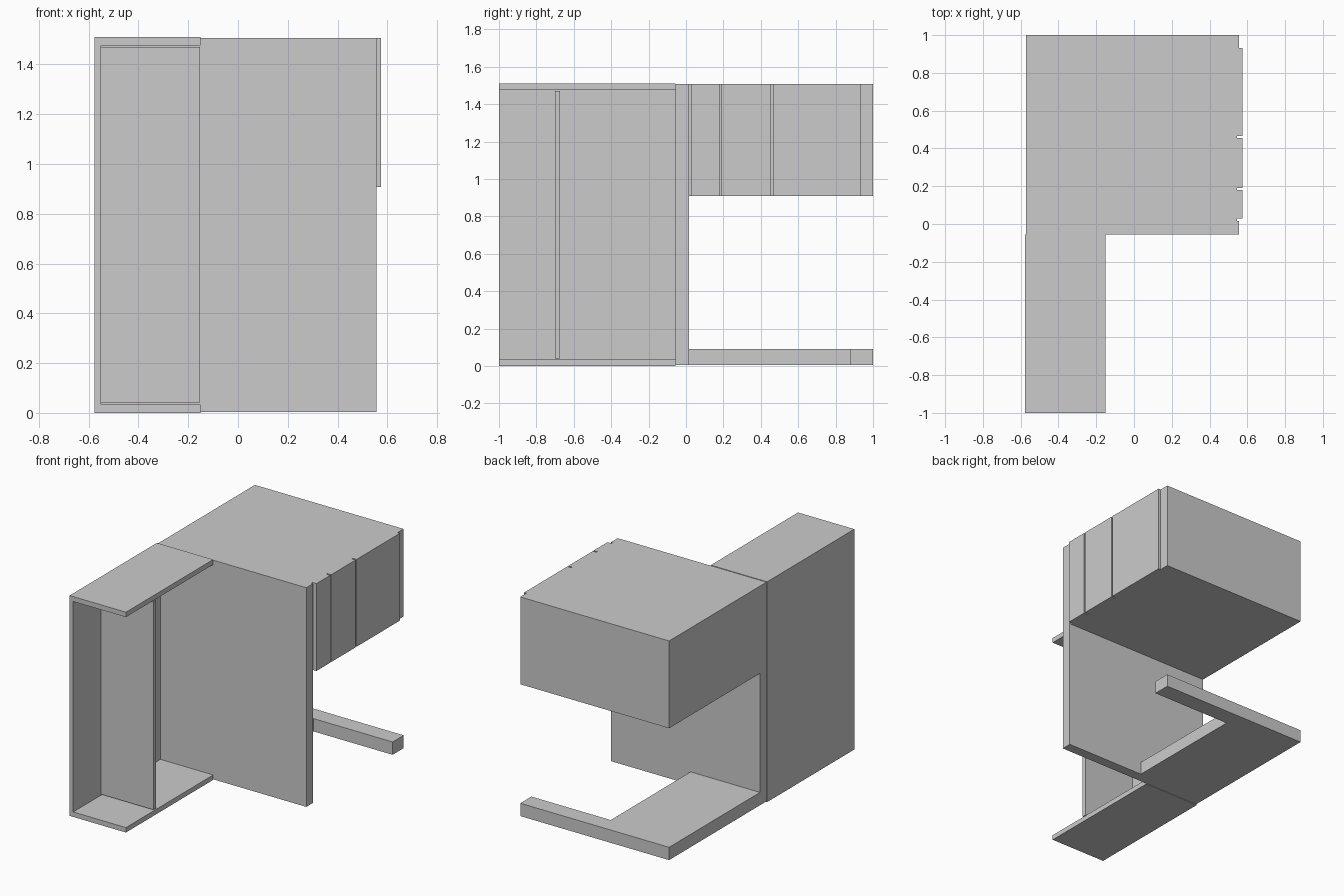
import bpy
import bmesh

if "Cube" in bpy.data.objects:
    bpy.data.objects.remove(bpy.data.objects["Cube"])


def box(name, x, y, z):
    """Axis-aligned box from (min, max) ranges."""
    bm = bmesh.new()
    bmesh.ops.create_cube(bm, size=1)
    for v in bm.verts:
        v.co = [r[0] if c < 0 else r[1] for c, r in zip(v.co, (x, y, z))]
    return finish(name, bm)


def slab(name, outline, z):
    """Flat outline extruded upwards."""
    bm = bmesh.new()
    face = bm.faces.new([bm.verts.new((px, py, z[0])) for px, py in outline])
    ext = bmesh.ops.extrude_face_region(bm, geom=[face])
    verts = [g for g in ext["geom"] if isinstance(g, bmesh.types.BMVert)]
    bmesh.ops.translate(bm, verts=verts, vec=(0, 0, z[1] - z[0]))
    bmesh.ops.recalc_face_normals(bm, faces=bm.faces)
    return finish(name, bm)


def finish(name, bm):
    mesh = bpy.data.meshes.new(name)
    bm.to_mesh(mesh)
    bm.free()
    obj = bpy.data.objects.new(name, mesh)
    bpy.context.collection.objects.link(obj)
    return obj


LOW, HIGH = 0.004, 1.507      # height range of wall and cabinet
LEFT, RIGHT = -0.572, 0.557   # side faces of wall and cabinet

# Dividing wall
box("dividing_wall", (LEFT, RIGHT), (-0.055, 0.015), (LOW, HIGH))

# Open shelf unit: side panel, top, bottom and partition
shelf_y = (-1, -0.055)
box("shelf_side", (-0.577, -0.55), shelf_y, (0.034, 1.477))
box("shelf_bottom", (-0.577, -0.15), shelf_y, (0, 0.034))
box("shelf_top", (-0.577, -0.15), shelf_y, (1.477, 1.511))
box("shelf_partition", (-0.55, -0.152), (-0.70, -0.673), (0.041, 1.47))

# Upper cabinet with corner strip and doors
cab_z = (0.908, HIGH)
box("upper_cabinet", (LEFT, 0.545), (0.015, 1), cab_z)
box("corner_strip", (0.545, RIGHT), (0.933, 1), cab_z)
for i, y in enumerate([(0.03, 0.18), (0.19, 0.455), (0.465, 0.933)], 1):
    box(f"cabinet_door_{i}", (0.545, 0.574), y, cab_z)

# L-shaped base plinth
slab("base_plinth", [(LEFT, 0.015), (-0.045, 0.015), (-0.045, 0.88),
                     (RIGHT, 0.88), (RIGHT, 1), (LEFT, 1)], (LOW, 0.092))
